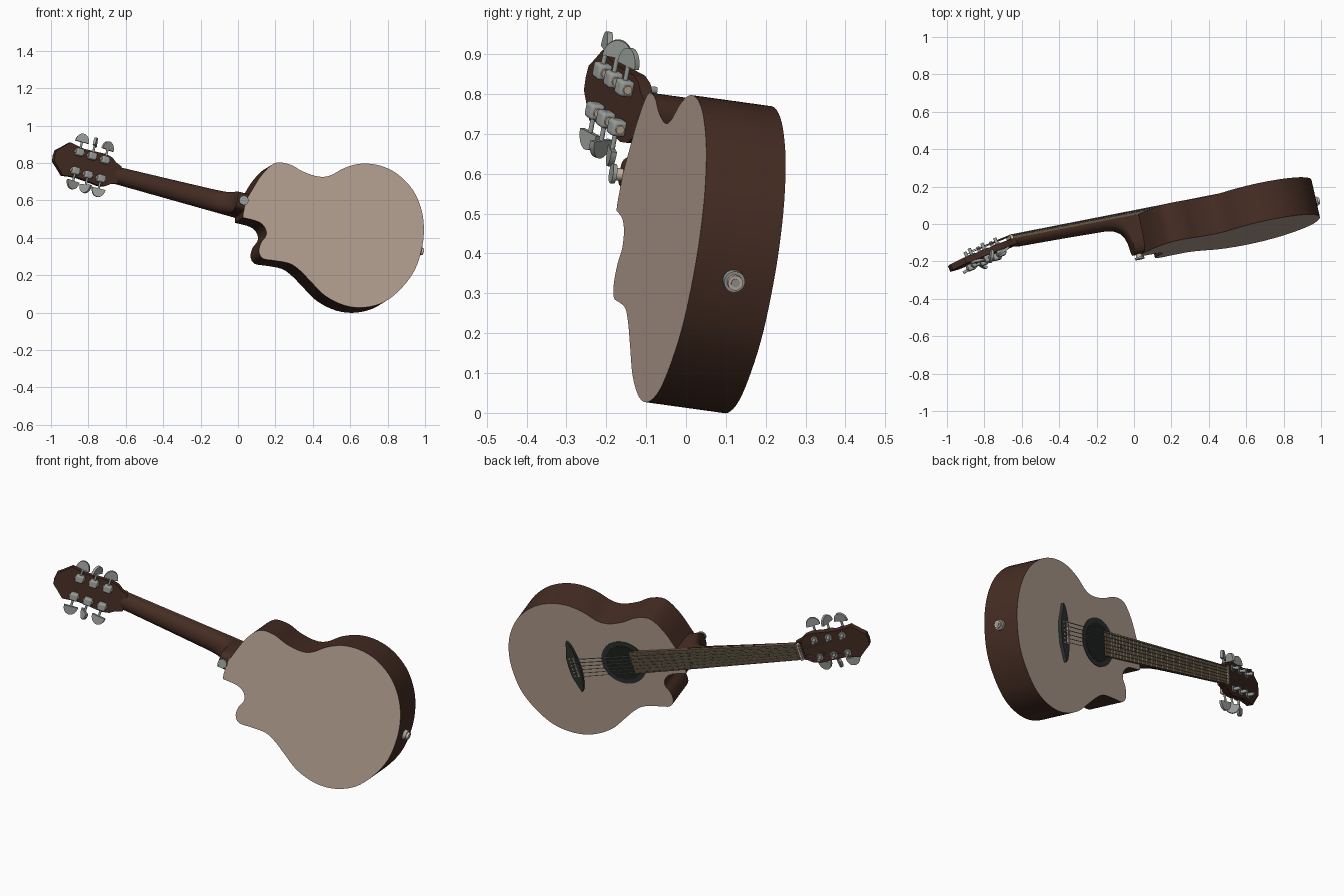
import bpy, bmesh, math
from mathutils import Vector, Matrix

if "Cube" in bpy.data.objects:
    bpy.data.objects.remove(bpy.data.objects["Cube"])

# Guitar frame: X = along the neck to the tail, Y = across, Z = out of the soundboard
U = Vector((1, 0.19, -0.262)).normalized()
N = Vector((-0.22, 1, -0.14))
N = (N - U * N.dot(U)).normalized()
W = N.cross(U)
O = Vector((0, 0.04, 0.565))
FRAME = Matrix((U, W, N)).transposed().to_4x4()
FRAME.translation = O
NUT = -0.69
HEAD = FRAME @ Matrix.Translation((NUT, 0, 0)) @ Matrix.Rotation(math.radians(-11), 4, 'Y')
DEPTH = 0.206


def material(name, col):
    m = bpy.data.materials.new(name)
    m.diffuse_color = (*col, 1)
    m.use_nodes = True
    m.node_tree.nodes["Principled BSDF"].inputs["Base Color"].default_value = m.diffuse_color
    return m


BROWN = material("dark brown wood", (0.060, 0.026, 0.017))
PALE = material("pale wood", (0.47, 0.36, 0.29))
BOARD = material("fretboard wood", (0.14, 0.095, 0.05))
METAL = material("grey metal", (0.33, 0.35, 0.33))
DARK = material("charcoal", (0.028, 0.034, 0.03))
BLACK = material("sound hole black", (0.014, 0.017, 0.015))
IVORY = material("ivory", (0.62, 0.48, 0.38))


def finish(name, bm, mats, frame=FRAME):
    bmesh.ops.recalc_face_normals(bm, faces=bm.faces)
    me = bpy.data.meshes.new(name)
    bm.to_mesh(me)
    bm.free()
    for m in mats:
        me.materials.append(m)
    me.shade_smooth()
    me.set_sharp_from_angle(angle=math.radians(35))
    ob = bpy.data.objects.new(name, me)
    ob.matrix_world = frame
    bpy.context.collection.objects.link(ob)
    return ob


def loft(name, rings, mats, frame=FRAME, cap_slot=0):
    bm = bmesh.new()
    vs = [[bm.verts.new(p) for p in r] for r in rings]
    for r, s in zip(vs, vs[1:]):
        for i in range(len(r)):
            j = (i + 1) % len(r)
            bm.faces.new((r[i], r[j], s[j], s[i]))
    for r in (vs[0], vs[-1]):
        bm.faces.new(r).material_index = cap_slot
    return finish(name, bm, mats, frame)


def prism(name, pts, z0, z1, mats, frame=FRAME, cap_slot=0):
    return loft(name, [[(x, y, z) for x, y in pts] for z in (z0, z1)], mats, frame, cap_slot)


def disc(cx, cy, r, n=40):
    return [(cx + r * math.cos(2 * math.pi * i / n), cy + r * math.sin(2 * math.pi * i / n)) for i in range(n)]


def rod(name, p, q, r, mat, frame=FRAME, n=16):
    p, q = Vector(p), Vector(q)
    d = q - p
    bm = bmesh.new()
    rot = d.to_track_quat('Z', 'Y').to_matrix().to_4x4()
    bmesh.ops.create_cone(bm, cap_ends=True, segments=n, radius1=r, radius2=r, depth=d.length,
                          matrix=Matrix.Translation((p + q) / 2) @ rot)
    return finish(name, bm, [mat], frame)


def spline(pts, steps):
    out = []
    for i in range(len(pts) - 1):
        p0, p1, p2, p3 = pts[max(i - 1, 0)], pts[i], pts[i + 1], pts[min(i + 2, len(pts) - 1)]
        for s in range(steps):
            t = s / steps
            out.append(0.5 * (2 * p1 + (p2 - p0) * t + (2 * p0 - 5 * p1 + 4 * p2 - p3) * t * t
                              + (3 * p1 - p0 - 3 * p2 + p3) * t ** 3))
    return out + [pts[-1]]


# Body: outline of the back as seen from the front (x, z), laid onto the back plane
outline = [(.028, .530), (.045, .60), (.078, .66), (.128, .738), (.198, .800), (.278, .792), (.348, .754),
           (.428, .728), (.492, .733), (.572, .775), (.663, .797), (.76, .786), (.85, .743), (.93, .663),
           (.978, .561), (.994, .455), (.984, .348), (.946, .230), (.877, .134), (.786, .059), (.679, .028),
           (.572, .038), (.465, .091), (.385, .171), (.332, .225), (.278, .262), (.198, .278), (.134, .289),
           (.112, .326), (.123, .374), (.15, .412), (.144, .455), (.107, .487), (.028, .508)]
back = O - N * DEPTH
inv = FRAME.inverted()
flat = []
for x, z in outline:
    y = back.y - (N.x * (x - back.x) + N.z * (z - back.z)) / N.y
    flat.append((inv @ Vector((x, y, z))).xy)
prism("body", spline(flat, 4), -DEPTH, 0, [BROWN, PALE], cap_slot=1)

# Neck with heel: half-round sections (position, half width, depth, squareness)
sections = [(-.71, .050, .034, 1), (-.66, .046, .042, 1), (-.40, .052, .045, 1), (-.17, .058, .050, 1),
            (-.125, .059, .058, .9), (-.09, .060, .078, .8), (-.068, .060, .11, .7),
            (-.056, .060, .15, .6), (-.05, .058, .205, .5), (.02, .058, .205, .5)]
rings = []
for a, w, d, p in sections:
    ring = []
    for i in range(21):
        t = math.pi * i / 20
        c = math.cos(t)
        ring.append((a, math.copysign(abs(c) ** p, c) * w, -d * abs(math.sin(t)) ** p))
    rings.append(ring)
loft("neck", rings, [BROWN])

# Fretboard, nut, frets and position dots
END = .285


def half_width(a):
    return .046 + .018 * (a - NUT) / (END - NUT)


prism("fretboard", [(NUT, -.046), (END, -.064), (END, .064), (NUT, .046)], 0, .014, [BOARD])
prism("nut", [(NUT - .012, -.047), (NUT, -.047), (NUT, .047), (NUT - .012, .047)], -.005, .021, [IVORY])


def fret_at(k):
    return NUT + 1.3 * (1 - 2 ** (-k / 12))


for k in range(1, 23):
    a = fret_at(k)
    rod(f"fret_{k}", (a, -half_width(a), .014), (a, half_width(a), .014), .0025, METAL, n=6)
for k in (3, 5, 7, 9, 12, 15, 17, 19):
    a = (fret_at(k) + fret_at(k - 1)) / 2
    for y in ((-.025, .025) if k == 12 else (0,)):
        prism(f"fret_dot_{k}", disc(a, y, .006, 12), .013, .0155, [DARK])

# Sound hole and rosette
prism("rosette", disc(.335, 0, .125, 56), -.002, .003, [DARK])
prism("sound_hole", disc(.335, 0, .10, 56), 0, .0045, [BLACK])

# Bridge: bow-shaped with pointed ends, saddle and pins
BR = .615
bow = [(BR - .028 * math.cos(y * math.pi / .30) ** .7, y) for y in [-.15 + .015 * i for i in range(1, 20)]]
bow = [(BR + .005, -.15)] + bow + [(BR + .005, .15), (BR + .032, .06), (BR + .036, 0), (BR + .032, -.06)]
prism("bridge", bow, 0, .018, [DARK])
prism("saddle", [(BR - .014, -.058), (BR - .006, -.058), (BR - .006, .058), (BR - .014, .058)], .01, .026, [IVORY])

# Headstock, mirrored profile of (distance from the nut, half width)
prof = [(0.012, .047), (-.025, .060), (-.05, .079), (-.09, .088), (-.16, .083), (-.22, .080), (-.27, .086),
        (-.305, .092), (-.345, .055), (-.372, .032), (-.376, .0)]
prism("headstock", prof + [(x, -y) for x, y in reversed(prof[:-1])], -.034, -.001, [BROWN], HEAD)

# Tuners: three a side, with post, gear housing, shaft and half-round button
posts = {}
for side in (-1, 1):
    for i, a in enumerate((-.095, -.172, -.248)):
        tag = f"{'upper' if side < 0 else 'lower'}_{i + 1}"
        y = .052 * side
        posts[side, i] = (a, y)
        rod("tuner_post_" + tag, (a, y, -.01), (a, y, .038), .009, METAL, HEAD)
        rod("tuner_collar_" + tag, (a, y, -.003), (a, y, .005), .018, METAL, HEAD)
        box = [(a - .022, y - .02), (a + .022, y - .02), (a + .022, y + .02), (a - .022, y + .02)]
        gear = prism("gear_housing_" + tag, box, -.068, -.03, [METAL], HEAD)
        bev = gear.modifiers.new("rounding", 'BEVEL')
        bev.width, bev.segments = .008, 3
        rod("gear_cap_" + tag, (a - .027, y, -.05), (a + .027, y, -.05), .011, IVORY, HEAD)
        rod("tuner_shaft_" + tag, (a, y, -.05), (a, .112 * side, -.05), .006, METAL, HEAD)
        pts = [(.037 * math.cos(math.pi * j / 16), .046 * math.sin(math.pi * j / 16) * side) for j in range(17)]
        turn = (.25, 1.05, -.2)[i] * side
        where = HEAD @ Matrix.Translation((a, .108 * side, -.05)) @ Matrix.Rotation(turn, 4, 'Y')
        prism("tuner_button_" + tag, pts, -.007, .007, [METAL], where)

# Strings: bridge to nut, then to the posts
to_guitar = inv @ HEAD
for s in range(6):
    f = (s - 2.5) / 2.5
    side = -1 if s < 3 else 1
    px, py = posts[side, s if s < 3 else 5 - s]
    r = .0016 + .0003 * (5 - s) / 2
    nut = Vector((NUT - .006, .038 * f, .022))
    rod(f"string_{s + 1}", (BR - .01, .052 * f, .028), nut, r, METAL, n=6)
    rod(f"string_tail_{s + 1}", (BR + .014, .052 * f, .016), (BR - .01, .052 * f, .028), r, METAL, n=6)
    rod(f"string_head_{s + 1}", nut, to_guitar @ Vector((px, py - .009 * side, .022)), r, METAL, n=6)
    rod(f"bridge_pin_{s + 1}", (BR + .014, .052 * f, .012), (BR + .014, .052 * f, .024), .005, IVORY, n=10)

# Strap button on the heel and end pin on the tail
rod("strap_button", (-.02, 0, -.2), (-.02, 0, -.222), .016, IVORY)
rod("strap_button_rim", (-.02, 0, -.222), (-.02, 0, -.232), .025, METAL, n=24)
rod("end_pin_washer", (.96, 0, -.103), (1.004, 0, -.103), .027, METAL, n=24)
rod("end_pin", (.98, 0, -.103), (1.016, 0, -.103), .019, IVORY, n=24)
rod("end_pin_socket", (.98, 0, -.103), (1.018, 0, -.103), .011, METAL, n=16)
